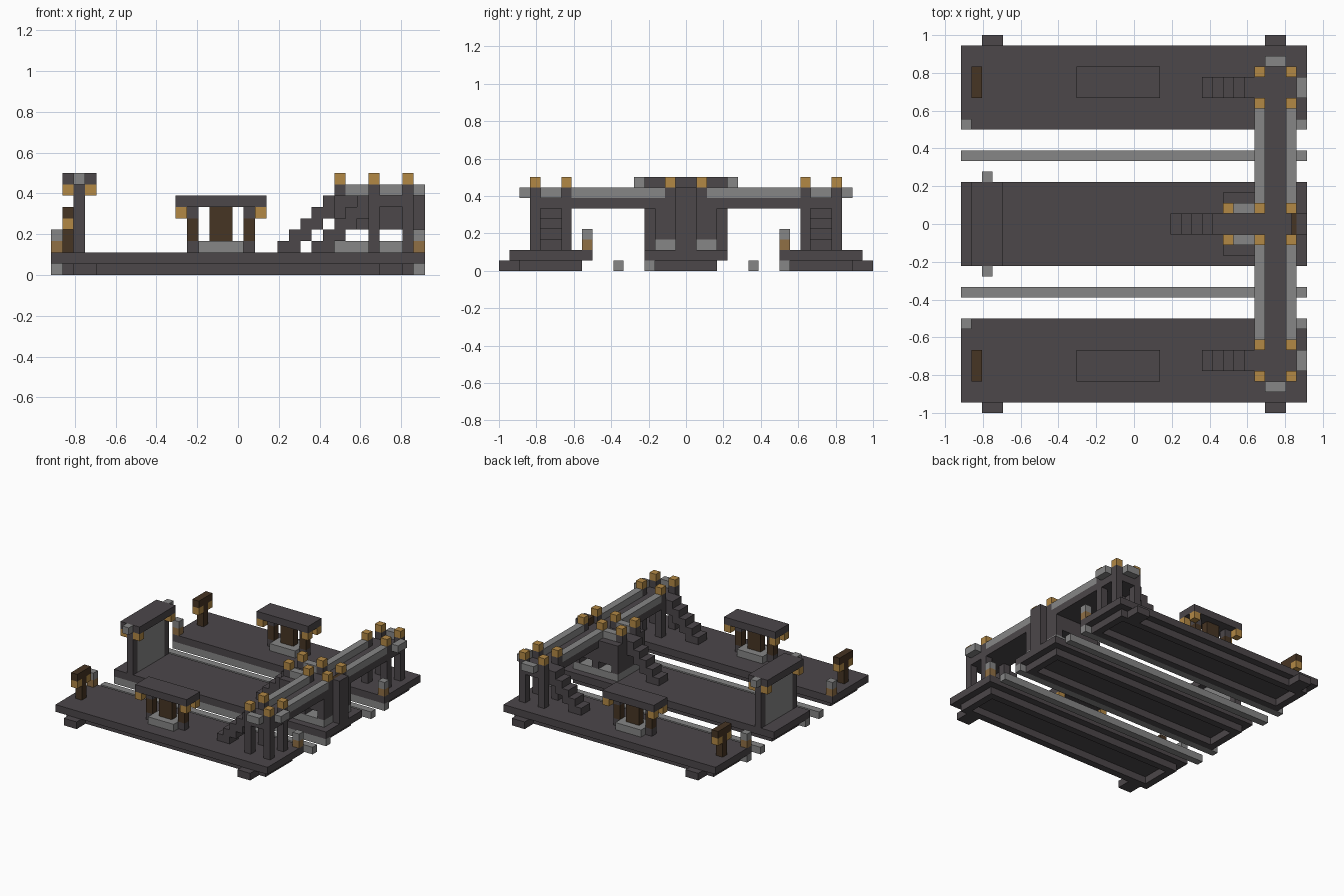
import bpy
import bmesh

if "Cube" in bpy.data.objects:
    bpy.data.objects.remove(bpy.data.objects["Cube"])

U = 1 / 18            # one block
NX, NY = 33, 36       # footprint in blocks


def material(name, rgb):
    m = bpy.data.materials.new(name)
    m.use_nodes = True
    m.diffuse_color = (*rgb, 1)
    m.node_tree.nodes["Principled BSDF"].inputs["Base Color"].default_value = (*rgb, 1)
    return m


stone = material("dark stone", (0.072, 0.063, 0.068))
metal = material("grey metal", (0.24, 0.24, 0.24))
amber = material("amber lamp", (0.45, 0.25, 0.06))
wood = material("dark wood", (0.062, 0.035, 0.017))
tan = material("tan lamp base", (0.28, 0.16, 0.06))


def blocks(name, mat, *boxes, mirror=False):
    """One object from boxes (x0, x1, y0, y1, z0, z1) in block units."""
    bm = bmesh.new()
    boxes = list(boxes)
    if mirror:
        boxes += [(a, b, NY - d, NY - c, e, f) for a, b, c, d, e, f in boxes]
    for x0, x1, y0, y1, z0, z1 in boxes:
        verts = bmesh.ops.create_cube(bm, size=1)["verts"]
        for v in verts:
            v.co.x = ((x1 if v.co.x > 0 else x0) - NX / 2) * U
            v.co.y = ((y1 if v.co.y > 0 else y0) - NY / 2) * U
            v.co.z = (z1 if v.co.z > 0 else z0) * U
    mesh = bpy.data.meshes.new(name)
    bm.to_mesh(mesh)
    bm.free()
    mesh.materials.append(mat)
    ob = bpy.data.objects.new(name, mesh)
    bpy.context.collection.objects.link(ob)
    return ob


def ring(x0, x1, y0, y1, z0, z1):
    """Four one-block walls around a hollow middle."""
    return [(x0, x1, y0, y0 + 1, z0, z1), (x0, x1, y1 - 1, y1, z0, z1),
            (x0, x0 + 1, y0 + 1, y1 - 1, z0, z1), (x1 - 1, x1, y0 + 1, y1 - 1, z0, z1)]


def cube(x, y, z):
    return (x, x + 1, y, y + 1, z, z + 1)


def stairs(x, y):
    """Five overlapping two-block treads climbing toward +x."""
    return [(x + k, x + k + 2, y, y + 2, 2 + k, 3 + k) for k in range(5)]


# Platforms, foundations and track rails
blocks("side_platforms", stone, (0, NX, 1, 9, 1, 2), mirror=True)
blocks("middle_platform", stone, (0, NX, 14, 22, 1, 2))
blocks("side_foundations", stone, *ring(1, 32, 2, 8, 0, 1), mirror=True)
blocks("middle_foundation", stone, *ring(1, 32, 15, 21, 0, 1))
blocks("platform_feet", stone, *[(x, x + 2, 0, 2, 0, 1) for x in (2, 29)], mirror=True)
blocks("track_rails", metal, *[(0, NX, y, y + 1, 0, 1) for y in (11, 14, 24, 27)])

# Corner lamps on the side platforms
blocks("corner_lamp_bases", tan, cube(0, 8, 2), cube(32, 8, 2), mirror=True)
blocks("corner_lamp_caps", metal, cube(0, 8, 3), cube(32, 8, 3), mirror=True)

# Sign posts
blocks("sign_posts", wood, (1, 2, 4, 5, 2, 5), (1, 2, 3, 6, 5, 6), mirror=True)
blocks("sign_lamps", amber, cube(1, 3, 4), cube(1, 5, 4), mirror=True)

# Waiting shelters
blocks("shelter_roofs", stone, (11, 19, 3, 6, 6, 7), mirror=True)
blocks("shelter_benches", metal, (13, 17, 3, 6, 2, 3), mirror=True)
blocks("shelter_boards", wood, (14, 16, 4, 5, 3, 6),
       *[(x, x + 1, 4, 5, 3, 5) for x in (12, 17)], mirror=True)
blocks("shelter_post_ends", stone,
       *[cube(x, 4, z) for x in (12, 17) for z in (2, 5)], mirror=True)
blocks("shelter_lamps", amber,
       *[cube(x, y, 5) for x in (11, 18) for y in (3, 5)], mirror=True)

# End wall on the middle platform
blocks("end_wall_frame", stone, (2, 3, 14, 15, 2, 8), (2, 3, 21, 22, 2, 8),
       (1, 4, 14, 22, 8, 9))
blocks("end_wall_panel", metal, (2, 3, 15, 21, 2, 8))
blocks("end_wall_knobs", metal, cube(2, 13, 8), cube(2, 22, 8))
blocks("end_wall_lamps", amber, *[cube(x, y, 7) for x in (1, 3) for y in (14, 21)])

# Footbridge deck, pillars and stairs
blocks("bridge_deck", stone, (28, 32, 3, 33, 6, 7))
blocks("bridge_pillars", stone,
       *[(x, x + 1, y, y + 1, 2, 6) for x in (28, 31) for y in (3, 6)], mirror=True)
blocks("side_stairs", stone, *stairs(23, 4), mirror=True)
blocks("middle_stairs", stone, *stairs(20, 17))

# Middle bridge house with see-through openings
blocks("house_sill", metal, (25, 32, 15, 21, 2, 3))
blocks("house_piers", stone, *[(x, x + 1, 15, 21, 3, 4) for x in (25, 28, 31)])
blocks("house_walls", stone, (25, 32, 15, 21, 4, 6), (25, 28, 15, 21, 6, 7))
blocks("house_end_pier", stone, (32, 33, 17, 19, 2, 8))
blocks("house_sign", wood, (31.5, 32, 17, 19, 7, 8))

# Railings, posts and lamps on top of the bridge
posts = [(x, y) for x in (28, 31) for y in (3, 6, 16)] + [(25, 16)]
blocks("railing_posts", stone, *[cube(x, y, 7) for x, y in posts], mirror=True)
blocks("railing_lamps", amber, *[cube(x, y, 8) for x, y in posts], mirror=True)
blocks("bridge_railings", metal, *[(x, x + 1, 7, 16, 7, 8) for x in (28, 31)],
       (26, 28, 16, 17, 7, 8), (29, 31, 2, 3, 7, 8), (32, 33, 4, 6, 7, 8), mirror=True)
